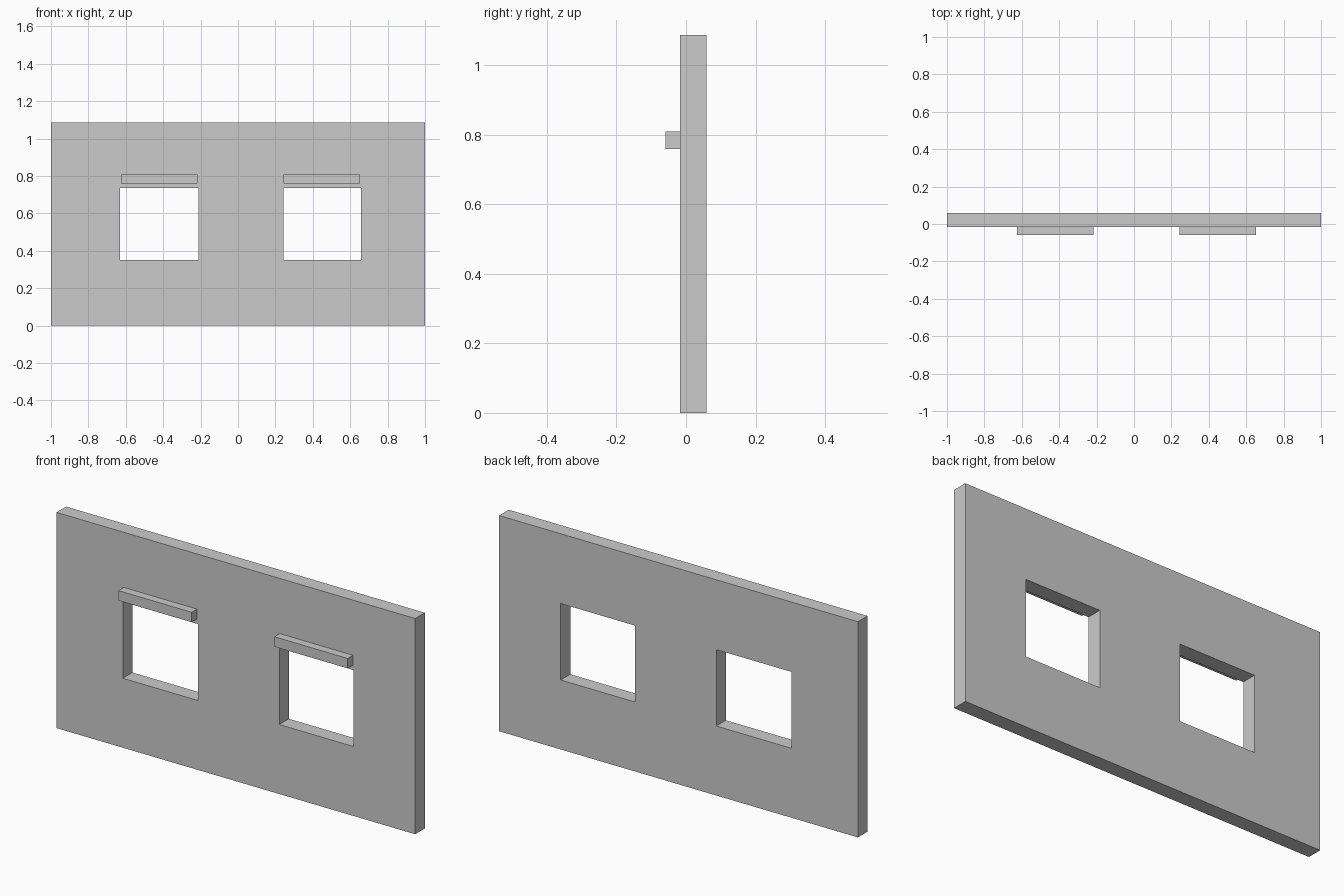
import bpy, bmesh

if "Cube" in bpy.data.objects:
    bpy.data.objects.remove(bpy.data.objects["Cube"])

FRONT, BACK = -0.017, 0.059
TOP = 1.087


def make_object(name, bm):
    bmesh.ops.recalc_face_normals(bm, faces=bm.faces)
    mesh = bpy.data.meshes.new(name)
    bm.to_mesh(mesh)
    bm.free()
    obj = bpy.data.objects.new(name, mesh)
    bpy.context.collection.objects.link(obj)
    return obj


def box(name, x, y, z):
    bm = bmesh.new()
    bmesh.ops.create_cube(bm, size=1)
    for v in bm.verts:
        v.co = [a[0] if c < 0 else a[1] for c, a in zip(v.co, (x, y, z))]
    return make_object(name, bm)


# Wall: a grid of front panels with two window cells left open, extruded to thickness
xs = [-1, -0.63, -0.21, 0.242, 0.657, 1]
zs = [0, 0.35, 0.735, TOP]
bm = bmesh.new()
grid = [[bm.verts.new((x, FRONT, z)) for z in zs] for x in xs]
for i in range(len(xs) - 1):
    for j in range(len(zs) - 1):
        if (i, j) not in {(1, 1), (3, 1)}:
            bm.faces.new((grid[i][j], grid[i + 1][j], grid[i + 1][j + 1], grid[i][j + 1]))
ext = bmesh.ops.extrude_face_region(bm, geom=bm.faces[:], use_keep_orig=True)
for v in ext["geom"]:
    if isinstance(v, bmesh.types.BMVert):
        v.co.y = BACK
make_object("wall", bm)

# Ledges above the windows
for side, x in (("left", (-0.626, -0.217)), ("right", (0.244, 0.653))):
    box("window_ledge_" + side, x, (-0.059, FRONT), (0.759, 0.809))
